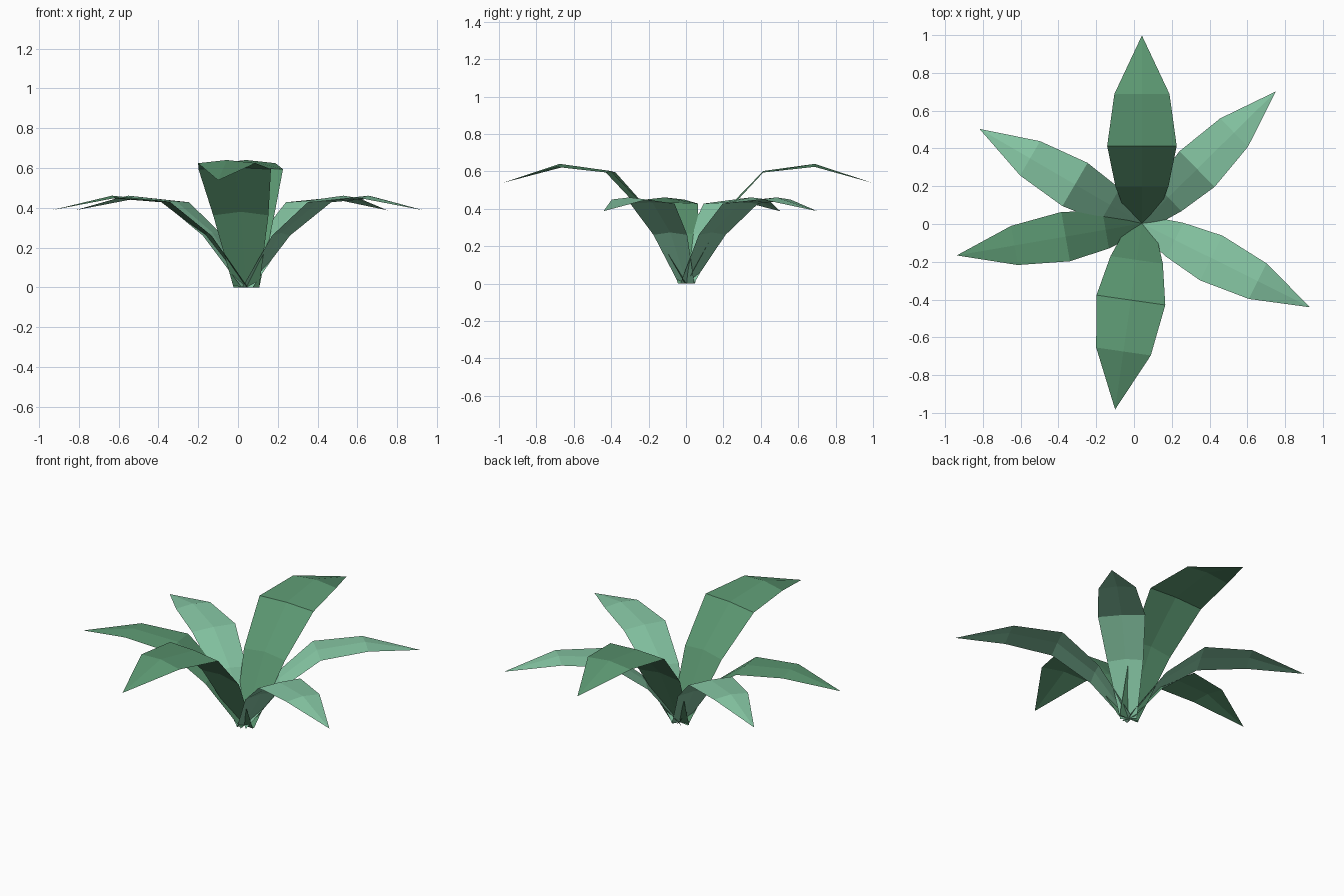
import bpy, math
from mathutils import Matrix, Vector

if "Cube" in bpy.data.objects:
    bpy.data.objects.remove(bpy.data.objects["Cube"])


def material(name, color):
    m = bpy.data.materials.new(name)
    m.diffuse_color = (*color, 1)
    m.use_nodes = True
    m.node_tree.nodes["Principled BSDF"].inputs["Base Color"].default_value = m.diffuse_color
    return m


DARK = material("deep green", (0.107, 0.314, 0.168))
LIGHT = material("pale green", (0.242, 0.578, 0.376))

# Leaf stations: distance out, midrib height, edge height, half width
STATIONS = [
    (0.0, 0.0, 0.0, 0.065),
    (0.195, 0.38, 0.362, 0.14),
    (0.41, 0.602, 0.594, 0.184),
    (0.685, 0.64, 0.624, 0.146),
]
TIP = (0.995, 0.0, 0.538)
CENTRE = Vector((0.042, 0.003, 0))


def leaf(name, angle, size, mat):
    """Arching pointed blade; size scales width and height, not reach."""
    verts = []
    for r, zm, ze, w in STATIONS:
        verts += [(r, -w, ze), (r, 0, zm), (r, w, ze)]
    verts.append(TIP)
    faces = []
    for i in range(len(STATIONS) - 1):
        for j in (0, 1):
            a = i * 3 + j
            faces.append((a, a + 3, a + 4, a + 1))
    last = 3 * (len(STATIONS) - 1)
    tip = len(verts) - 1
    faces += [(last, tip, last + 1), (last + 1, tip, last + 2)]

    mesh = bpy.data.meshes.new(name)
    mesh.from_pydata(verts, [], faces)
    mesh.transform(Matrix.Translation(CENTRE)
                   @ Matrix.Rotation(math.radians(angle), 4, 'Z')
                   @ Matrix.Diagonal((1, size, size, 1)))
    mesh.materials.append(mat)
    mesh.update()
    bpy.context.collection.objects.link(bpy.data.objects.new(name, mesh))


# Two tall leaves front and back, four lower ones around the sides
leaf("back_tall_leaf", 90, 1.0, DARK)
leaf("front_tall_leaf", -98.2, 1.0, DARK)
leaf("left_leaf", 189.8, 0.72, DARK)
leaf("back_right_leaf", 44.6, 0.72, LIGHT)
leaf("back_left_leaf", 149.8, 0.72, LIGHT)
leaf("front_right_leaf", -26.5, 0.72, LIGHT)
